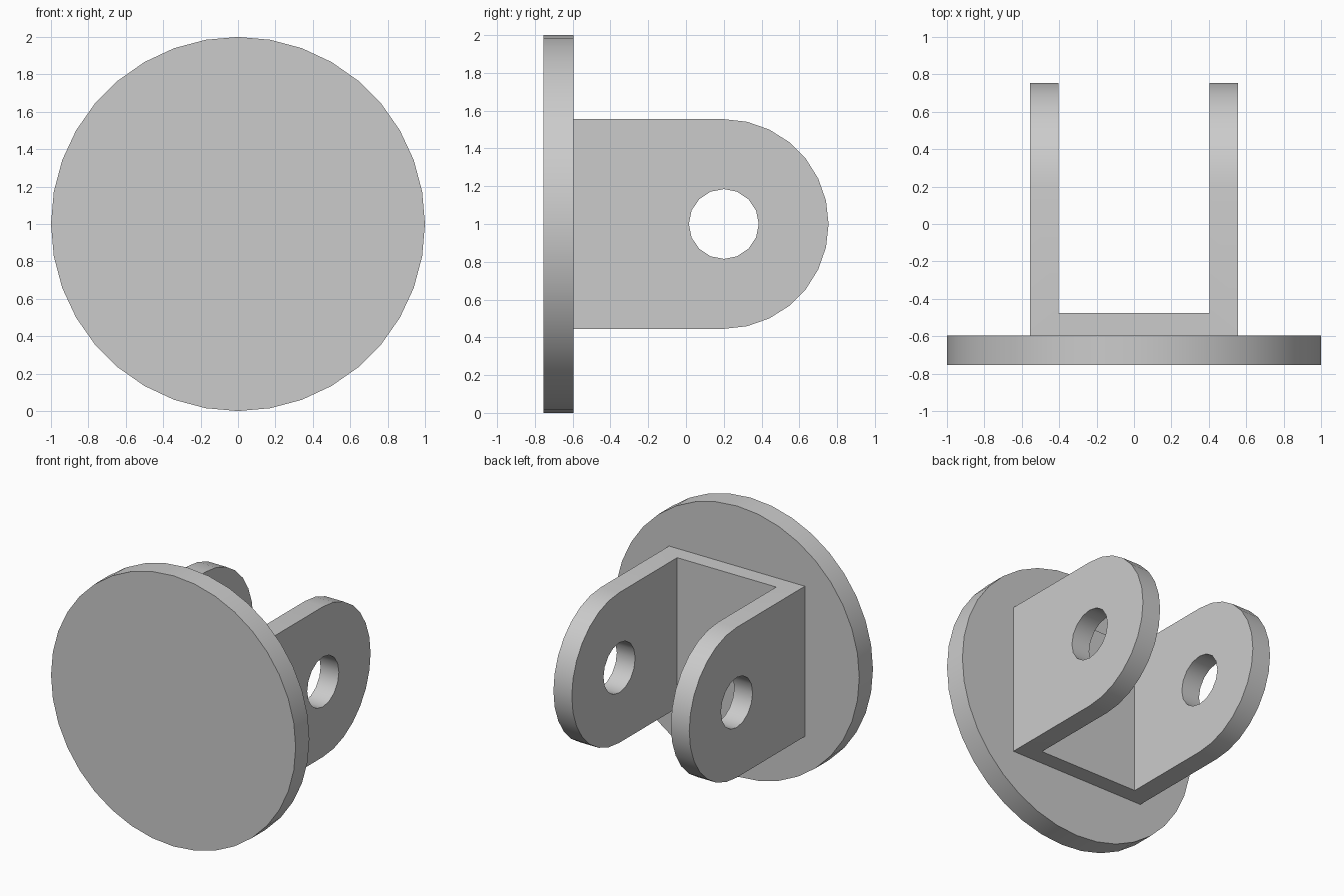
import bpy
import bmesh
from math import cos, sin, pi, radians
from mathutils import Matrix

cube = bpy.data.objects.get("Cube")
if cube:
    bpy.data.objects.remove(cube, do_unlink=True)

# Overall layout
MID_Z = 1.0
DISC_FRONT, DISC_BACK = -0.755, -0.595
ARM_OUT, ARM_IN = 0.555, 0.405
WEB_BACK = -0.475
PIVOT_Y, ARM_R, HOLE_R = 0.2, 0.555, 0.185

grey = bpy.data.materials.new("plain grey")
grey.use_nodes = True
colour = (0.6, 0.6, 0.6, 1)
grey.diffuse_color = colour
grey.node_tree.nodes["Principled BSDF"].inputs["Base Color"].default_value = colour


def add_object(name, bm):
    bmesh.ops.recalc_face_normals(bm, faces=bm.faces)
    mesh = bpy.data.meshes.new(name)
    bm.to_mesh(mesh)
    bm.free()
    mesh.materials.append(grey)
    obj = bpy.data.objects.new(name, mesh)
    bpy.context.collection.objects.link(obj)
    return obj


def cylinder(name, sides, radius, depth, centre, axis):
    bm = bmesh.new()
    matrix = Matrix.Translation(centre) @ Matrix.Rotation(pi / 2, 4, axis)
    bmesh.ops.create_cone(bm, cap_ends=True, segments=sides, radius1=radius,
                          radius2=radius, depth=depth, matrix=matrix)
    return add_object(name, bm)


def activate(obj):
    bpy.ops.object.select_all(action="DESELECT")
    obj.select_set(True)
    bpy.context.view_layer.objects.active = obj


def cut(obj, cutter):
    cutter.hide_render = True
    mod = obj.modifiers.new("cut", "BOOLEAN")
    mod.operation, mod.solver, mod.object = "DIFFERENCE", "EXACT", cutter
    activate(obj)
    bpy.ops.object.modifier_apply(modifier=mod.name)
    bpy.data.objects.remove(cutter, do_unlink=True)


# Round base plate
disc = cylinder("base_disc", 36, 1.0, DISC_BACK - DISC_FRONT,
                (0, (DISC_FRONT + DISC_BACK) / 2, MID_Z), "X")

# Clevis block: rounded side profile swept across the full width
steps = 14
profile = [(DISC_BACK, MID_Z + ARM_R), (DISC_BACK, MID_Z - ARM_R)]
for i in range(steps + 1):
    a = -pi / 2 + pi * i / steps
    profile.append((PIVOT_Y + ARM_R * cos(a), MID_Z + ARM_R * sin(a)))
bm = bmesh.new()
face = bm.faces.new([bm.verts.new((-ARM_OUT, y, z)) for y, z in profile])
swept = bmesh.ops.extrude_face_region(bm, geom=[face])["geom"]
bmesh.ops.translate(bm, vec=(2 * ARM_OUT, 0, 0),
                    verts=[v for v in swept if isinstance(v, bmesh.types.BMVert)])
clevis = add_object("clevis_bracket", bm)

# Slot between the arms, leaving the web against the disc
bm = bmesh.new()
slot_depth = 2.0
bmesh.ops.create_cube(bm, size=1, matrix=Matrix.Translation(
    (0, WEB_BACK + slot_depth / 2, MID_Z)) @ Matrix.Diagonal((2 * ARM_IN, slot_depth, 2, 1)))
cut(clevis, add_object("slot_cutter", bm))

# Pin hole through both arms
cut(clevis, cylinder("hole_cutter", 16, HOLE_R, 2, (0, PIVOT_Y, MID_Z), "Y"))

# Smooth round rims with crisp edges
for obj in (disc, clevis):
    activate(obj)
    bpy.ops.object.shade_smooth_by_angle(angle=radians(30))
